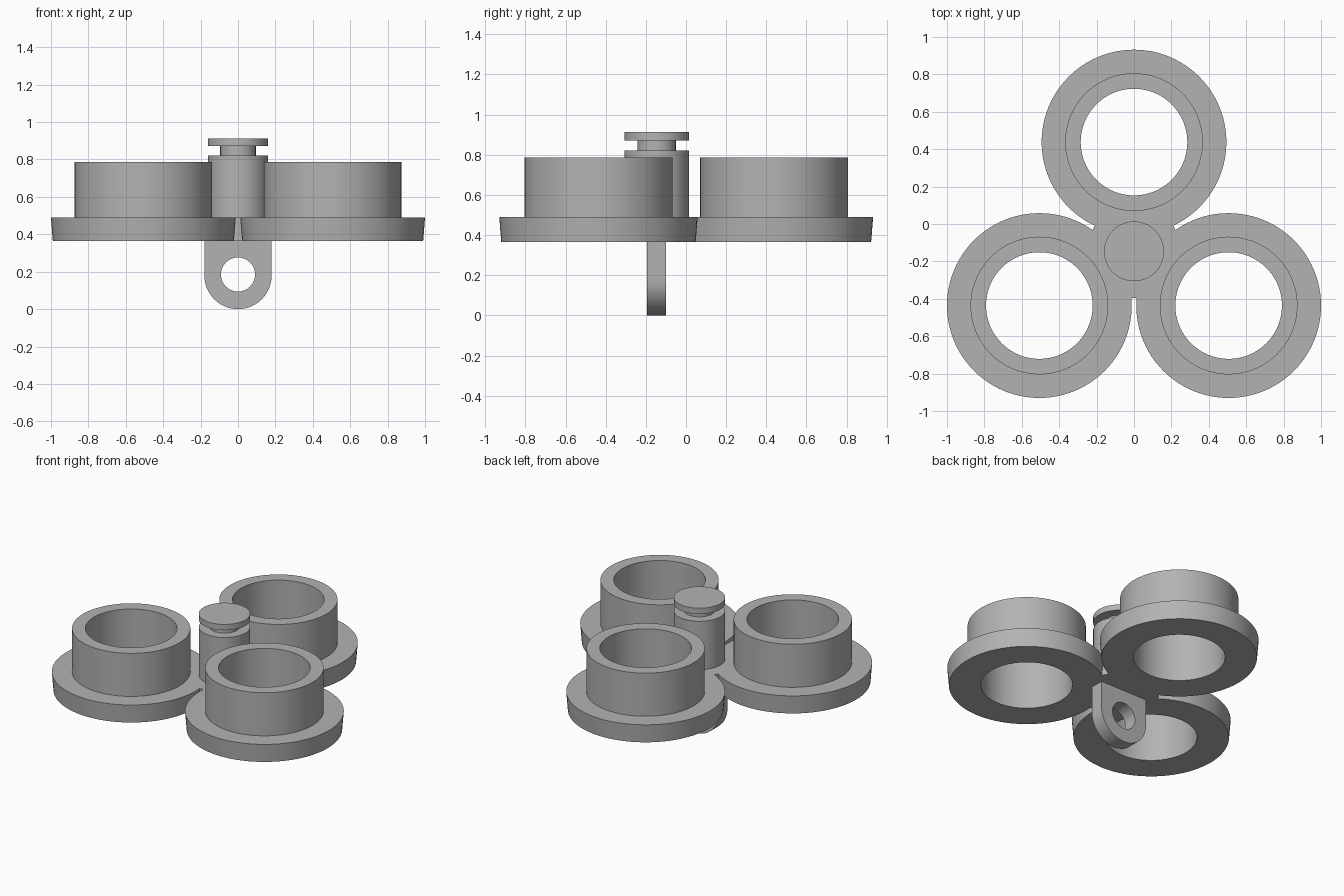
import bpy, bmesh, math

if "Cube" in bpy.data.objects:
    bpy.data.objects.remove(bpy.data.objects["Cube"])

grey = bpy.data.materials.new("plain grey")
grey.diffuse_color = (0.45, 0.45, 0.45, 1)
grey.use_nodes = True
grey.node_tree.nodes["Principled BSDF"].inputs["Base Color"].default_value = grey.diffuse_color
HUB_Y = -0.146
FLOOR, DECK = 0.365, 0.49


def finish(bm, name):
    bmesh.ops.recalc_face_normals(bm, faces=bm.faces)
    mesh = bpy.data.meshes.new(name)
    bm.to_mesh(mesh)
    bm.free()
    ob = bpy.data.objects.new(name, mesh)
    bpy.context.collection.objects.link(ob)
    mesh.materials.append(grey)
    return ob


def lathe(name, profile, x, y, closed=False, steps=96):
    """Revolve (radius, z) points; open profiles get flat end caps."""
    bm = bmesh.new()
    rings = [[bm.verts.new((x + r * math.cos(2 * math.pi * i / steps),
                            y + r * math.sin(2 * math.pi * i / steps), z))
              for i in range(steps)] for r, z in profile]
    pairs = list(zip(rings, rings[1:]))
    if closed:
        pairs.append((rings[-1], rings[0]))
    else:
        bm.faces.new(rings[0])
        bm.faces.new(rings[-1])
    for a, b in pairs:
        for i in range(steps):
            j = (i + 1) % steps
            bm.faces.new((a[i], a[j], b[j], b[i]))
    return finish(bm, name)


def smooth(ob):
    bpy.ops.object.select_all(action='DESELECT')
    ob.select_set(True)
    bpy.context.view_layer.objects.active = ob
    bpy.ops.object.shade_smooth_by_angle(angle=math.radians(30))


def union(target, other):
    mod = target.modifiers.new("union", 'BOOLEAN')
    mod.operation, mod.solver, mod.object = 'UNION', 'EXACT', other
    bpy.context.view_layer.objects.active = target
    bpy.ops.object.modifier_apply(modifier=mod.name)
    bpy.data.objects.remove(other)


# Hub plate joined to three flanged cups with open bores
body = lathe("cup_cluster", [(0.25, FLOOR), (0.25, DECK)], 0, HUB_Y)
cup = [(0.285, FLOOR), (0.484, FLOOR), (0.494, DECK),
       (0.368, DECK), (0.368, 0.786), (0.285, 0.786)]
for x, y in ((0, 0.438), (-0.506, -0.436), (0.506, -0.436)):
    union(body, lathe("cup", cup, x, y, closed=True))
smooth(body)

# Central post with a necked cap
smooth(lathe("post", [(0.16, DECK - 0.02), (0.16, 0.822), (0.095, 0.822),
                      (0.095, 0.872), (0.16, 0.872), (0.16, 0.912)], 0, HUB_Y))

# Hanging lug: rounded tongue with an eye, built as matching outer and eye loops
bm = bmesh.new()
N, R, EYE, CZ = 64, 0.18, 0.091, 0.18
TOP = FLOOR + 0.01
loops = []
for y in (HUB_Y - 0.047, HUB_Y + 0.047):
    outer, eye = [], []
    for i in range(N):
        a = 2 * math.pi * i / N
        c, s = math.cos(a), math.sin(a)
        if s > 1e-6:  # square upper half
            k = min(R / max(abs(c), 1e-6), (TOP - CZ) / s)
            px, pz = k * c, CZ + k * s
            if i in (N // 8, 3 * N // 8):  # exact corners
                px, pz = math.copysign(R, c), TOP
        else:
            px, pz = R * c, CZ + R * s
        outer.append(bm.verts.new((px, y, pz)))
        eye.append(bm.verts.new((EYE * c, y, CZ + 0.005 + EYE * s)))
    loops.append((outer, eye))
(o1, e1), (o2, e2) = loops
for a, b in ((o1, e1), (e1, e2), (e2, o2), (o2, o1)):
    for i in range(N):
        j = (i + 1) % N
        bm.faces.new((a[i], a[j], b[j], b[i]))
smooth(finish(bm, "hanging_lug"))
